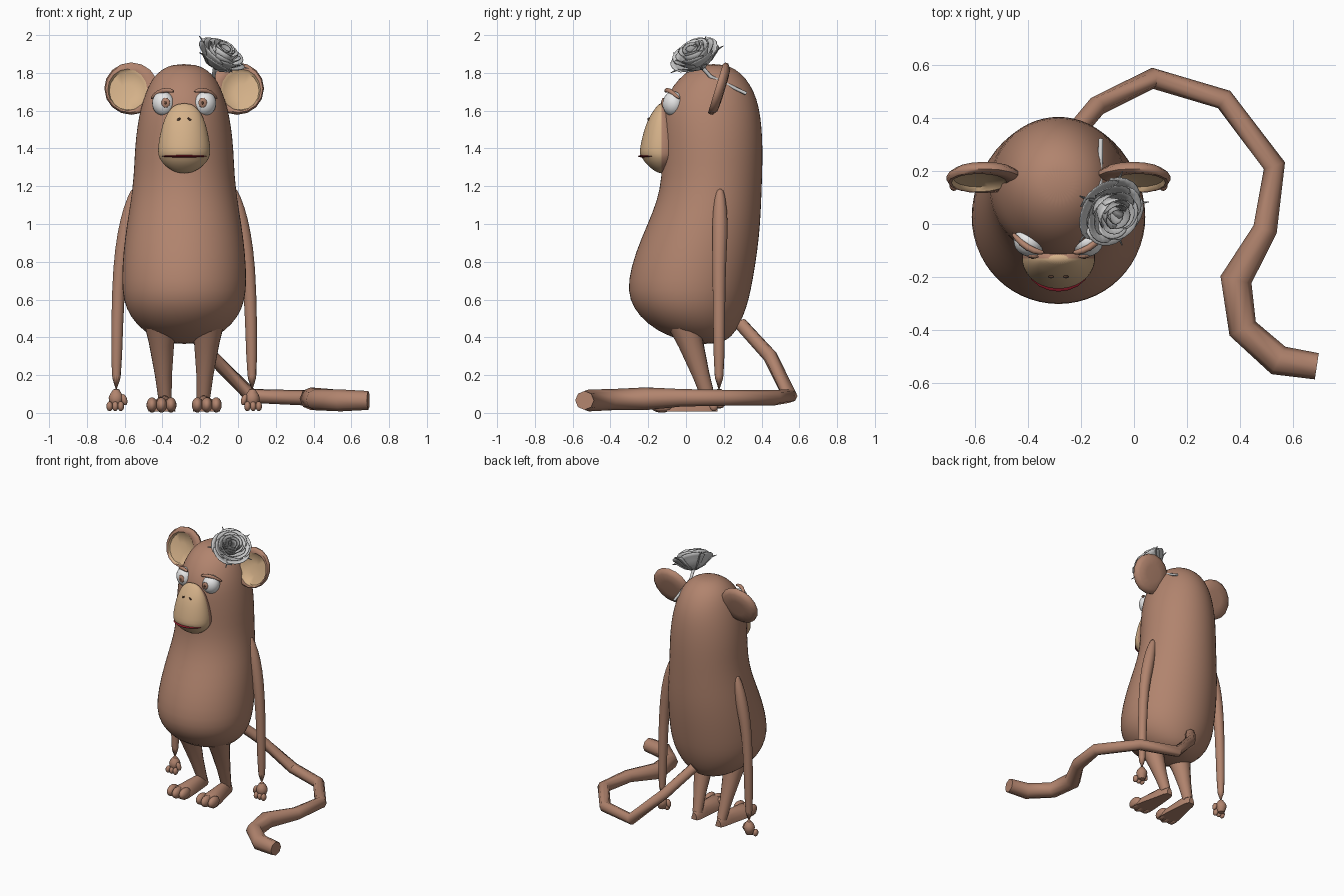
import bpy, bmesh, math
from mathutils import Vector, Matrix, Euler

if "Cube" in bpy.data.objects:
    bpy.data.objects.remove(bpy.data.objects["Cube"])
CX = -0.285  # centre line of the animal


def material(name, r, g, b):
    m = bpy.data.materials.new(name)
    m.use_nodes = True
    m.diffuse_color = (r, g, b, 1)
    node = m.node_tree.nodes["Principled BSDF"]
    node.inputs["Base Color"].default_value = (r, g, b, 1)
    node.inputs["Roughness"].default_value = 0.7
    return m


BROWN = material("brown_fur", 0.44, 0.23, 0.155)
TAN = material("tan_skin", 0.66, 0.44, 0.25)
WHITE = material("eye_white", 0.8, 0.8, 0.8)
RED = material("dark_red", 0.28, 0.012, 0.025)
DARK = material("dark_brown", 0.08, 0.04, 0.025)
PALE = material("pale_grey", 0.6, 0.6, 0.6)
GREY = material("mid_grey", 0.36, 0.36, 0.36)


def finish(name, bm, mats, subsurf=0, angle=50):
    bmesh.ops.recalc_face_normals(bm, faces=bm.faces)
    mesh = bpy.data.meshes.new(name)
    bm.to_mesh(mesh)
    bm.free()
    for m in mats:
        mesh.materials.append(m)
    obj = bpy.data.objects.new(name, mesh)
    bpy.context.collection.objects.link(obj)
    bpy.ops.object.select_all(action='DESELECT')
    obj.select_set(True)
    bpy.context.view_layer.objects.active = obj
    bpy.ops.object.shade_smooth_by_angle(angle=math.radians(angle))
    if subsurf:
        mod = obj.modifiers.new("smooth", 'SUBSURF')
        mod.levels = mod.render_levels = subsurf
    return obj


def loft(rings):
    bm = bmesh.new()
    loops = [[bm.verts.new(p) for p in ring] for ring in rings]
    n = len(loops[0])
    for a, b in zip(loops, loops[1:]):
        for i in range(n):
            j = (i + 1) % n
            bm.faces.new((a[i], a[j], b[j], b[i]))
    bm.faces.new(loops[0])
    bm.faces.new(loops[-1])
    return bm


def turn(n):
    return [2 * math.pi * i / n for i in range(n)]


def tube(name, pts, mat, sides=10, subsurf=0):
    # pts: x, y, z, radius
    rings = []
    centres = [Vector(p[:3]) for p in pts]
    for i, p in enumerate(pts):
        t = centres[min(i + 1, len(pts) - 1)] - centres[max(i - 1, 0)]
        q = t.to_track_quat('Z', 'Y')
        rings.append([centres[i] + q @ Vector((math.cos(a), math.sin(a), 0)) * p[3]
                      for a in turn(sides)])
    return finish(name, loft(rings), [mat], subsurf)


def ball(name, loc, size, mat, rot=(0, 0, 0)):
    bm = bmesh.new()
    m = Matrix.LocRotScale(Vector(loc), Euler(rot), Vector(size))
    bmesh.ops.create_uvsphere(bm, u_segments=20, v_segments=12, radius=1, matrix=m)
    return finish(name, bm, [mat])


# Body and head in one smooth shape: z, half width, front y, back y
profile = [(.365, .06, .04, .16), (.385, .13, -.03, .22), (.43, .215, -.15, .265), (.51, .29, -.25, .305),
           (.6, .325, -.303, .335), (.7, .333, -.31, .355), (.85, .325, -.27, .38), (1, .305, -.205, .395),
           (1.12, .285, -.155, .4), (1.25, .268, -.128, .405), (1.4, .263, -.13, .408), (1.52, .25, -.13, .402),
           (1.62, .23, -.125, .388), (1.7, .203, -.09, .362), (1.77, .17, -.04, .32), (1.82, .12, .025, .265),
           (1.847, .055, .09, .2)]
rings = [[(CX + w * math.cos(a), (f + b) / 2 + (b - f) / 2 * math.sin(a), z) for a in turn(28)]
         for z, w, f, b in profile]
finish("body", loft(rings), [BROWN], 1, 180)

# Muzzle: z, half width, forward depth; only the front half is tan
snout = [(1.268, .03, .015), (1.29, .08, .05), (1.325, .118, .09), (1.352, .133, .102), (1.368, .138, .118),
         (1.41, .14, .113), (1.49, .125, .095), (1.56, .105, .07), (1.61, .075, .035), (1.64, .035, .012)]
bm = loft([[(CX + w * math.cos(a), -.13 + d * math.sin(a), z) for a in turn(32)] for z, w, d in snout])
for f in bm.faces:
    f.material_index = 1 if f.calc_center_median().y < -.129 or len(f.verts) > 4 else 0
finish("muzzle", bm, [BROWN, TAN], 1, 180)
ball("mouth", (CX, -.15, 1.359), (.124, .105, .011), RED)

# Tail lying on the ground
tube("tail", [(-.27, .29, .47, .036), (-.14, .445, .3, .038), (.07, .55, .09, .04), (.34, .47, .08, .04),
              (.53, .22, .08, .042), (.495, -.02, .08, .046), (.385, -.21, .075, .06), (.41, -.395, .07, .056),
              (.545, -.515, .066, .058), (.69, -.537, .066, .05)], BROWN, 8)

for side, s in (("right", -1), ("left", 1)):
    def at(dx, y, z, *r):
        return (CX + s * dx, y, z, *r)

    # Ear: lathed dish, rows are radius, height, shift of the hollow
    dish = [(.06, -.028, 0), (.115, -.024, 0), (.142, -.004, 0), (.143, .012, 0), (.134, .022, .3),
            (.115, .02, .9), (.105, .004, 1), (.04, -.006, 1)]
    tilt = Matrix.Rotation(math.radians(90 - 17), 3, 'X')
    rings = [[Vector(at(.28, .178, 1.715)) + tilt @ Vector((r * math.cos(a) * (1 - .1 * k) + s * .022 * k,
              r * math.sin(a) - .012 * k, h)) for a in turn(16)] for r, h, k in dish]
    bm = loft(rings)
    bm.faces.ensure_lookup_table()
    inner = len(bm.faces) - 2 - 2 * 16
    for i, f in enumerate(bm.faces):
        f.material_index = int(i >= inner and i != len(bm.faces) - 2)
    finish(side + "_ear", bm, [BROWN, TAN])

    # Eye, iris, brow and nostril
    ball(side + "_eye", at(.11, -.068, 1.637)[:3], (.06, .055, .066), WHITE, (0, s * .25, s * .4))
    ball(side + "_iris", at(.098, -.121, 1.642)[:3], (.023, .009, .026), BROWN, (0, 0, s * .1))
    ball(side + "_pupil", at(.097, -.128, 1.642)[:3], (.008, .004, .009), DARK)
    tube(side + "_brow", [at(.05, -.108, 1.7, .008), at(.09, -.105, 1.713, .014), at(.14, -.075, 1.7, .014),
                          at(.178, -.03, 1.66, .008)], BROWN, 8, 1)
    ball(side + "_nostril", at(.028, -.199, 1.555)[:3], (.011, .006, .006), DARK, (0, s * .6, 0))

    # Arm and hand
    tube(side + "_arm", [at(.255, .18, 1.2, .02), at(.285, .18, 1.08, .04), at(.312, .18, .95, .044),
                         at(.342, .175, .78, .037), at(.355, .175, .5, .033), at(.36, .175, .1, .028)],
         BROWN, 12, 1)
    tube(side + "_hand", [at(.36, .175, .13, .026), at(.36, .175, .1, .04), at(.362, .175, .06, .047),
                          at(.362, .175, .02, .04)], BROWN, 10, 1)
    for i in range(3):
        ball(f"{side}_finger_{i + 1}", at(.335 + .03 * i, .147, .035)[:3], (.017, .022, .026), BROWN)
    ball(side + "_thumb", at(.318, .16, .07)[:3], (.016, .018, .03), BROWN, (0, s * .3, 0))

    # Leg slanting back to the heel
    tube(side + "_leg", [at(.125, -.01, .48, .09), at(.12, .025, .37, .068), at(.11, .08, .2, .046),
                         at(.1, .128, .05, .034)], BROWN, 12)
    # Foot with flat sole: y, half width, height, offset
    rows = [(.168, .022, .05, .1), (.14, .035, .075, .1), (.07, .046, .085, .104), (-.03, .062, .078, .112),
            (-.11, .072, .07, .118), (-.15, .066, .055, .12)]
    rings = [[at(o + w * math.cos(a), y, .008 + h * max(0, math.sin(a))) for a in turn(16)]
             for y, w, h, o in rows]
    bm = loft(rings)
    bmesh.ops.remove_doubles(bm, verts=bm.verts, dist=.0005)
    finish(side + "_foot", bm, [BROWN])
    for i in (-1, 0, 1):
        ball(f"{side}_toe_{i + 2}", at(.12 + .05 * i, -.135 + .012 * abs(i), .042)[:3],
             (.029, .055, .04), BROWN)

# Rose on the head, built around its own axis
axis = Vector((.48, -.4, .78)).normalized()
frame = Matrix.Translation((-.085, .045, 1.9)) @ axis.to_track_quat('Z', 'Y').to_matrix().to_4x4()
bm = bmesh.new()
layers = [(5, .125, .01), (5, .105, .03), (5, .083, .04), (4, .06, .046), (3, .04, .048), (2, .02, .045)]
for k, (count, radius, top) in enumerate(layers):
    for c in range(count):
        span = 2 * math.pi / count * 1.25
        grid = []
        for j in range(5):
            v = j / 4
            row = []
            for i in range(8):
                u = i / 7 * 2 - 1
                a = 2 * math.pi * c / count + k * .7 + u * span / 2
                r = .012 + radius * v ** .7 * (1 + .06 * u) * (1 - .1 * v * abs(u) ** 3)
                h = -.085 + (top + .085 - .018 * abs(u) ** 3) * v ** 1.1
                if k < 3 and j == 4:
                    h -= .008
                row.append(bm.verts.new(frame @ Vector((r * math.cos(a), r * math.sin(a), h))))
            grid.append(row)
        for r0, r1 in zip(grid, grid[1:]):
            for i in range(7):
                f = bm.faces.new((r0[i], r0[i + 1], r1[i + 1], r1[i]))
                f.material_index = int(k > 3)
rose = finish("rose_petals", bm, [PALE, GREY])
thick = rose.modifiers.new("thickness", 'SOLIDIFY')
thick.thickness = .004

# Sepals curling out below the petals, and the stem through the head
for i, a in enumerate(turn(5)):
    path = [(.01, -.085, .008), (.07, -.06, .009), (.13, -.015, .006), (.165, -.008, .002)]
    pts = [(*(frame @ Vector((r * math.cos(a + .5), r * math.sin(a + .5), h))), w) for r, h, w in path]
    tube(f"sepal_{i + 1}", pts, GREY, 6)
tube("rose_stem", [(*(frame @ Vector((0, 0, -.07))), .012), (-.13, .13, 1.78, .01), (-.125, .32, 1.69, .009)],
     PALE, 8)
